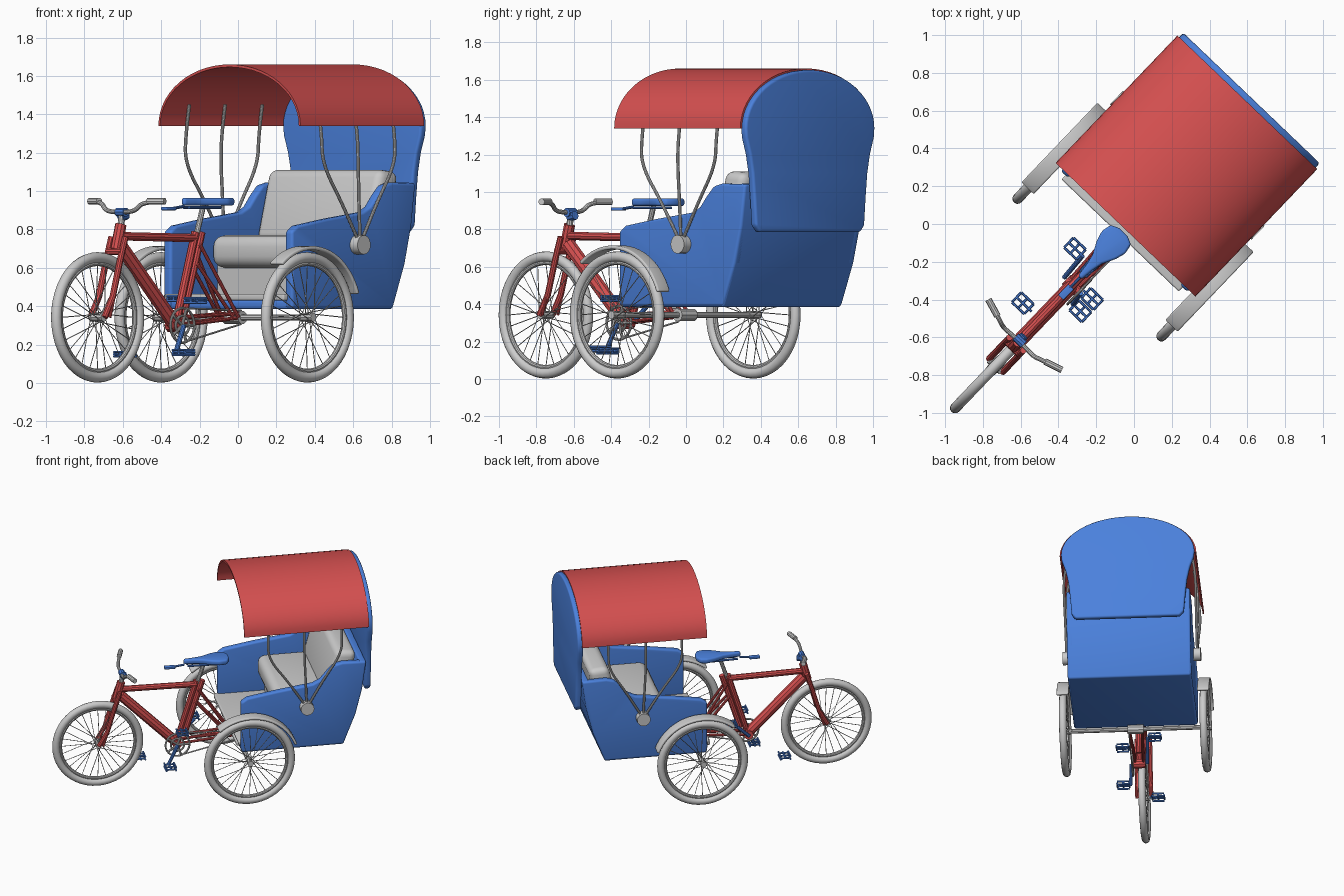
import bpy, bmesh, math
from mathutils import Matrix, Vector
from math import sin, cos, pi, radians

if "Cube" in bpy.data.objects:
    bpy.data.objects.remove(bpy.data.objects["Cube"])


def material(name, col):
    m = bpy.data.materials.new(name)
    m.diffuse_color = (*col, 1)
    m.use_nodes = True
    m.node_tree.nodes["Principled BSDF"].inputs["Base Color"].default_value = m.diffuse_color
    return m


RED = material("red paint", (0.67, 0.08, 0.08))
BLUE = material("blue paint", (0.07, 0.22, 0.72))


def finish(name, bm, mat=None, bevel=0):
    bmesh.ops.recalc_face_normals(bm, faces=bm.faces)
    me = bpy.data.meshes.new(name)
    bm.to_mesh(me)
    bm.free()
    ob = bpy.data.objects.new(name, me)
    bpy.context.collection.objects.link(ob)
    if mat:
        me.materials.append(mat)
    if bevel:
        b = ob.modifiers.new("bevel", 'BEVEL')
        b.width, b.segments, b.limit_method = bevel, 4, 'ANGLE'
        b.angle_limit = radians(25)
    return ob


def prism(name, pts, axis, a, b, mat=None, bevel=0):
    """Extrude a 2D outline along an axis: x takes (y,z), y takes (x,z), z takes (x,y)."""
    place = {'x': lambda p, h: (h, p[0], p[1]), 'y': lambda p, h: (p[0], h, p[1]),
             'z': lambda p, h: (p[0], p[1], h)}[axis]
    bm = bmesh.new()
    lo = [bm.verts.new(place(p, a)) for p in pts]
    hi = [bm.verts.new(place(p, b)) for p in pts]
    n = len(pts)
    for i in range(n):
        j = (i + 1) % n
        bm.faces.new((lo[i], lo[j], hi[j], hi[i]))
    bm.faces.new(lo)
    bm.faces.new(hi)
    return finish(name, bm, mat, bevel)


def box(name, x, y, z, mat=None, bevel=0):
    pts = [(y[0], z[0]), (y[1], z[0]), (y[1], z[1]), (y[0], z[1])]
    return prism(name, pts, 'x', x[0], x[1], mat, bevel)


def tube(name, paths, r, mat=None, smooth=False, res=3, closed=False):
    """One curve object holding round bars along each path."""
    cu = bpy.data.curves.new(name, 'CURVE')
    cu.dimensions, cu.bevel_depth, cu.bevel_resolution = '3D', r, res
    cu.use_fill_caps, cu.resolution_u = True, 6
    for path in paths:
        sp = cu.splines.new('NURBS' if smooth else 'POLY')
        sp.points.add(len(path) - 1)
        for p, co in zip(sp.points, path):
            p.co = (*co, 1)
        sp.use_cyclic_u = closed
        if smooth:
            sp.order_u, sp.use_endpoint_u = 3, True
    ob = bpy.data.objects.new(name, cu)
    bpy.context.collection.objects.link(ob)
    if mat:
        cu.materials.append(mat)
    return ob


def ring(x, y, z, r, n=48):
    return [(x, y + r * cos(2 * pi * i / n), z + r * sin(2 * pi * i / n)) for i in range(n)]


WZ, AX, FW, TR = 0.342, -0.017, -1.047, 0.527   # wheel height, axle y, front wheel y, half track


def wheel(name, x, y):
    tube(name + "_tyre", [ring(x, y, WZ, 0.312)], 0.028, closed=True, res=4)
    tube(name + "_rim", [ring(x, y, WZ, 0.28)], 0.013, closed=True)
    n = 28
    spokes = []
    for i in range(n):
        a, s = 2 * pi * i / n, (-1) ** i
        b = a + (0.9 if i % 4 < 2 else -0.9)
        spokes.append([(x + s * 0.03, y + 0.022 * cos(b), WZ + 0.022 * sin(b)),
                       (x, y + 0.275 * cos(a), WZ + 0.275 * sin(a))])
    tube(name + "_spokes", spokes, 0.0025, res=0)
    tube(name + "_hub", [[(x - 0.045, y, WZ), (x + 0.045, y, WZ)]], 0.022)


# wheels, axle and fenders
wheel("front_wheel", 0, FW)
for s, side in ((1, "right"), (-1, "left")):
    wheel(side + "_rear_wheel", s * TR, AX)
    arc = [radians(20 + 110 * i / 20) for i in range(21)]
    pts = [(AX + 0.372 * cos(a), WZ + 0.372 * sin(a)) for a in arc]
    pts += [(AX + 0.352 * cos(a), WZ + 0.352 * sin(a)) for a in reversed(arc)]
    prism(side + "_fender", pts, 'x', s * TR - 0.045, s * TR + 0.045, None, 0.008)
tube("rear_axle", [[(-TR, AX, WZ), (TR, AX, WZ)]], 0.017)
tube("axle_gear", [[(-0.06, AX, WZ), (0.06, AX, WZ)]], 0.035)

# cabin tub: floor and sloped back, then the two side panels
prism("tub", [(-0.06, 0.385), (0.70, 0.385), (0.79, 0.62), (0.84, 0.82), (0.87, 1.04), (0.82, 1.045),
              (0.79, 0.82), (0.74, 0.62), (0.66, 0.43), (-0.06, 0.43)], 'x', -0.458, 0.458, BLUE, 0.012)
panel = [(-0.065, 0.39), (0.70, 0.39), (0.79, 0.62), (0.84, 0.82), (0.87, 1.04), (0.69, 1.045), (0.63, 1.03),
         (0.58, 0.98), (0.53, 0.92), (0.47, 0.89), (0.2, 0.855), (-0.02, 0.82), (-0.065, 0.79)]
for s, side in ((1, "right"), (-1, "left")):
    prism(side + "_side_panel", panel, 'x', s * 0.41, s * 0.464, BLUE, 0.015)
box("footwell_floor", (-0.43, 0.43), (-0.095, 0.4), (0.43, 0.465), None, 0.01)

# seat
box("seat_base", (-0.405, 0.405), (0.28, 0.69), (0.46, 0.63))
box("seat_cushion", (-0.41, 0.41), (0.22, 0.68), (0.60, 0.77), None, 0.06)
prism("backrest", [(0.56, 0.74), (0.74, 0.72), (0.81, 1.10), (0.66, 1.115)], 'x', -0.41, 0.41, None, 0.045)

# canopy roof and rear cover
N = 28
outer = [(0.512 * cos(pi * i / N), 1.34 + 0.32 * sin(pi * i / N)) for i in range(N + 1)]
inner = [(0.5 * cos(pi * i / N), 1.34 + 0.306 * sin(pi * i / N)) for i in range(N, -1, -1)]
prism("canopy_roof", outer + inner, 'y', -0.053, 0.88, RED)
half = [(0.495, 1.29), (0.465, 1.2), (0.445, 1.1), (0.432, 0.97), (0.42, 0.82), (0.39, 0.785)]
cover = [(-x, z) for x, z in reversed(half)]
cover = half[::-1] + [(0.5 * cos(pi * i / N), 1.34 + 0.312 * sin(pi * i / N)) for i in range(N + 1)] + cover[::-1]
prism("rear_cover", cover, 'y', 0.868, 0.912, BLUE, 0.014)

# canopy supports fanning out of a round knob on each side
for s, side in ((1, "right"), (-1, "left")):
    rods = []
    for y in (0.13, 0.40, 0.68):
        d = y - 0.42
        rods.append([(s * 0.49, 0.42, 0.72), (s * 0.49, 0.42 + d * 0.45, 0.93),
                     (s * 0.495, 0.42 + d * 1.0, 1.14), (s * 0.49, y, 1.30), (s * 0.463, y, 1.45)])
    tube(side + "_canopy_rods", rods, 0.009, smooth=True)
    tube(side + "_rod_knob", [[(s * 0.455, 0.42, 0.72), (s * 0.518, 0.42, 0.72)]], 0.05, res=6)

# bicycle frame
BB = (0, -0.46, 0.30)
tube("head_tube", [[(0, -0.872, 0.825), (0, -0.908, 0.695)]], 0.03, RED)
tube("top_tube", [[(0, -0.88, 0.765), (0, -0.31, 0.755)]], 0.023, RED)
tube("down_tube", [[(0, -0.88, 0.72), BB]], 0.038, RED)
tube("seat_tube", [[BB, (0, -0.31, 0.785)], [(0, -0.40, 0.36), (0, -0.265, 0.785)]], 0.022, RED)
tube("bottom_bracket", [[(-0.045, *BB[1:]), (0.045, *BB[1:])]], 0.035, RED)
tube("rear_stays", [p for s in (1, -1) for p in (
    [(s * 0.03, -0.45, 0.30), (s * 0.05, AX, WZ)],
    [(s * 0.03, -0.44, 0.34), (s * 0.05, AX - 0.02, WZ + 0.02)],
    [(s * 0.025, -0.30, 0.72), (s * 0.06, AX - 0.03, WZ)],
    [(s * 0.025, -0.32, 0.62), (s * 0.05, AX - 0.06, WZ)])], 0.010, RED)
tube("fork_crown", [[(-0.055, -0.915, 0.685), (0.055, -0.915, 0.685)]], 0.02, RED)
tube("fork_legs", [[(s * 0.05, -0.89, 0.76), (s * 0.05, -0.93, 0.64), (s * 0.05, -0.985, 0.45),
                    (s * 0.05, FW, WZ)] for s in (1, -1)], 0.017, RED)
tube("fork_braces", [[(s * 0.055, -0.90, 0.72), (s * 0.06, FW + 0.03, WZ)] for s in (1, -1)], 0.008, RED)

# handlebar
tube("stem", [[(0, -0.872, 0.82), (0, -0.86, 0.895)]], 0.018)
tube("stem_clamp", [[(0, -0.875, 0.865), (0, -0.83, 0.875)], [(-0.03, -0.865, 0.89), (0.03, -0.865, 0.89)]],
     0.024, BLUE)
bar = [(0.05, -0.87, 0.89), (0.11, -0.875, 0.90), (0.15, -0.86, 0.945), (0.26, -0.825, 0.947)]
tube("handlebar", [[(-x, y, z) for x, y, z in reversed(bar)] + bar], 0.012, smooth=True)
tube("grips", [[(s * 0.175, -0.852, 0.947), (s * 0.27, -0.822, 0.947)] for s in (1, -1)], 0.018)

# saddle
tube("seat_post", [[(0, -0.305, 0.76), (0, -0.25, 0.925)]], 0.015)
right = [(0.014, -0.405), (0.022, -0.33), (0.035, -0.27), (0.07, -0.2), (0.086, -0.145), (0.075, -0.09), (0.03, -0.07)]
prism("saddle", right + [(-x, y) for x, y in reversed(right)], 'z', 0.925, 0.965, BLUE, 0.014)
tube("saddle_rails", [[(s * 0.02, -0.38, 0.915), (s * 0.03, -0.15, 0.915)] for s in (1, -1)], 0.008, BLUE)
box("saddle_nose_pad", (-0.02, 0.02), (-0.55, -0.47), (0.90, 0.917), BLUE, 0.005)
tube("seat_clamp", [[(0, -0.50, 0.907), (0, -0.40, 0.92)]], 0.008, BLUE)

# chainring and chain
tube("chainring", [ring(0.05, BB[1], BB[2], 0.09, 32), ring(0.05, BB[1], BB[2], 0.05, 32)], 0.007, closed=True)
tube("chainring_arms", [[(0.05, *BB[1:]), (0.05, BB[1] + 0.09 * cos(a), BB[2] + 0.09 * sin(a))]
                        for a in [2 * pi * i / 5 for i in range(5)]], 0.008)
tube("chain", [[(0.05, BB[1], BB[2] + k * 0.09), (0.05, AX, WZ + k * 0.035)] for k in (1, -1)], 0.005)


# cage pedals with their cranks
def pedal(name, s, y, z, crank):
    x = s * 0.125
    e, f = 0.045, 0.036
    bars = [[(x - e, y + d, z + h), (x + e, y + d, z + h)] for d in (-f, f) for h in (-0.012, 0.012)]
    bars += [[(x + d, y - f, z), (x + d, y + f, z)] for d in (-e, 0, e)]
    bars += [[(s * 0.06, y, z), (x + s * e, y, z)]]
    tube(name, bars, 0.007, BLUE, res=1)
    if crank:
        tube(name + "_crank", [[(s * 0.06, *BB[1:]), (s * 0.07, y, z)]], 0.013, BLUE)


pedal("right_lower_pedal", 1, -0.53, 0.16, True)
pedal("right_upper_pedal", 1, -0.44, 0.43, False)
pedal("left_upper_pedal", -1, -0.31, 0.44, True)
pedal("left_lower_pedal", -1, -0.71, 0.15, False)

# bake to meshes, shade, and turn the whole vehicle to its diagonal pose
bpy.ops.object.select_all(action='SELECT')
bpy.context.view_layer.objects.active = bpy.context.selected_objects[0]
bpy.ops.object.convert(target='MESH')
bpy.ops.object.shade_smooth_by_angle(angle=radians(35))
pose = Matrix.Translation((-0.008, 0.008, 0)) @ Matrix.Rotation(radians(-43.7), 4, 'Z')
for ob in bpy.context.scene.objects:
    ob.matrix_world = pose @ ob.matrix_world
